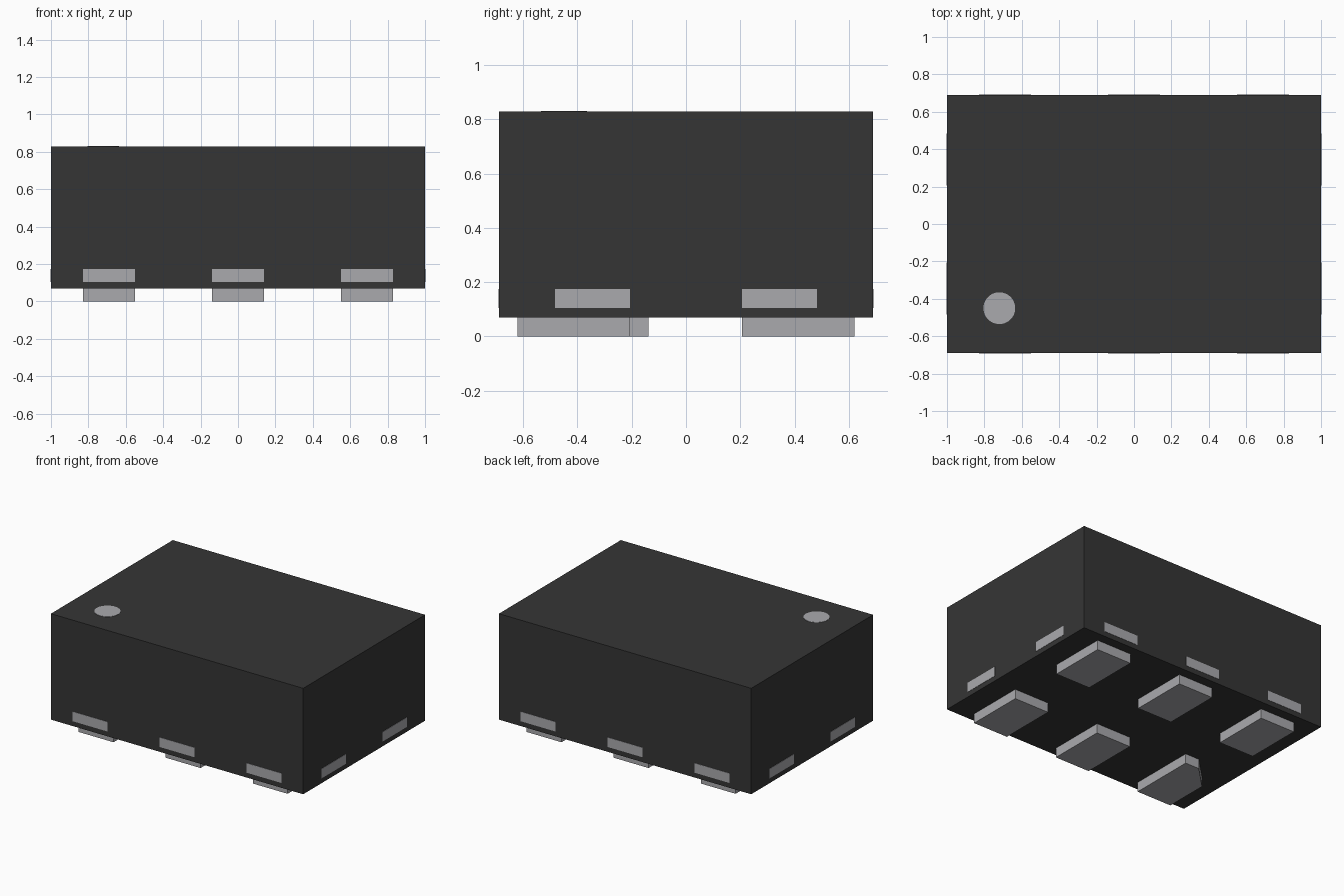
import bpy
import bmesh
from math import pi
from mathutils import Matrix, Vector

cube = bpy.data.objects.get("Cube")
if cube:
    bpy.data.objects.remove(cube, do_unlink=True)


def material(name, rgb):
    mat = bpy.data.materials.new(name)
    mat.use_nodes = True
    color = (*rgb, 1)
    mat.diffuse_color = color
    mat.node_tree.nodes["Principled BSDF"].inputs["Base Color"].default_value = color
    return mat


def finish(name, bm, mat):
    bmesh.ops.recalc_face_normals(bm, faces=bm.faces[:])
    mesh = bpy.data.meshes.new(name)
    bm.to_mesh(mesh)
    bm.free()
    mesh.materials.append(mat)
    obj = bpy.data.objects.new(name, mesh)
    bpy.context.collection.objects.link(obj)
    return obj


def box(name, center, size, mat):
    bm = bmesh.new()
    bmesh.ops.create_cube(bm, size=1, matrix=Matrix.Translation(center) @ Matrix.Diagonal((*size, 1)))
    return finish(name, bm, mat)


def prism(name, outline, z0, z1, mat):
    bm = bmesh.new()
    face = bm.faces.new([bm.verts.new((x, y, z0)) for x, y in outline])
    top = bmesh.ops.extrude_face_region(bm, geom=[face])["geom"]
    verts = [v for v in top if isinstance(v, bmesh.types.BMVert)]
    bmesh.ops.translate(bm, verts=verts, vec=(0, 0, z1 - z0))
    return finish(name, bm, mat)


black = material("black plastic", (0.036, 0.036, 0.036))
metal = material("grey metal", (0.40, 0.40, 0.42))

# Main dimensions
HALF_X, HALF_Y = 1.0, 0.69
BASE, TOP = 0.069, 0.828
PITCH, WIDTH = 0.69, 0.276
PAD_IN, PAD_OUT = 0.207, 0.621
TAB_Z, TAB_H = 0.139, 0.069
THIN = 0.004

# Moulded body
box("body", (0, 0, (BASE + TOP) / 2), (2 * HALF_X, 2 * HALF_Y, TOP - BASE), black)

# Pads under the body, with exposed metal tabs on the long sides
for side, y in (("front", -1), ("back", 1)):
    for col, i in (("right", -1), ("middle", 0), ("left", 1)):
        x = i * PITCH
        box(f"{side}_{col}_tab", (x, y * HALF_Y, TAB_Z), (WIDTH, THIN, TAB_H), metal)
        if (y, i) != (-1, -1):
            box(f"{side}_{col}_pad", (x, y * (PAD_IN + PAD_OUT) / 2, BASE / 2),
                (WIDTH, PAD_OUT - PAD_IN, BASE), metal)

# First pad is longer, with one cut corner
x0, x1 = -PITCH - WIDTH / 2, -PITCH + WIDTH / 2
inner, cut = -0.138, 0.165
prism("front_right_pad", [(x0, -PAD_OUT), (x1, -PAD_OUT), (x1, inner),
                          (x0 + cut, inner), (x0, inner - cut)], 0, BASE, metal)

# Exposed metal tabs on the short sides
for side, x in (("right", -1), ("left", 1)):
    for end, y in (("front", -1), ("back", 1)):
        box(f"{side}_{end}_end_tab", (x * HALF_X, y * PITCH / 2, TAB_Z),
            (THIN, WIDTH, TAB_H), metal)

# Round orientation mark on the top
bm = bmesh.new()
bmesh.ops.create_cone(bm, cap_ends=True, segments=48, radius1=0.085, radius2=0.085,
                      depth=THIN, matrix=Matrix.Translation((-0.72, -0.45, TOP)))
finish("orientation_mark", bm, metal)
